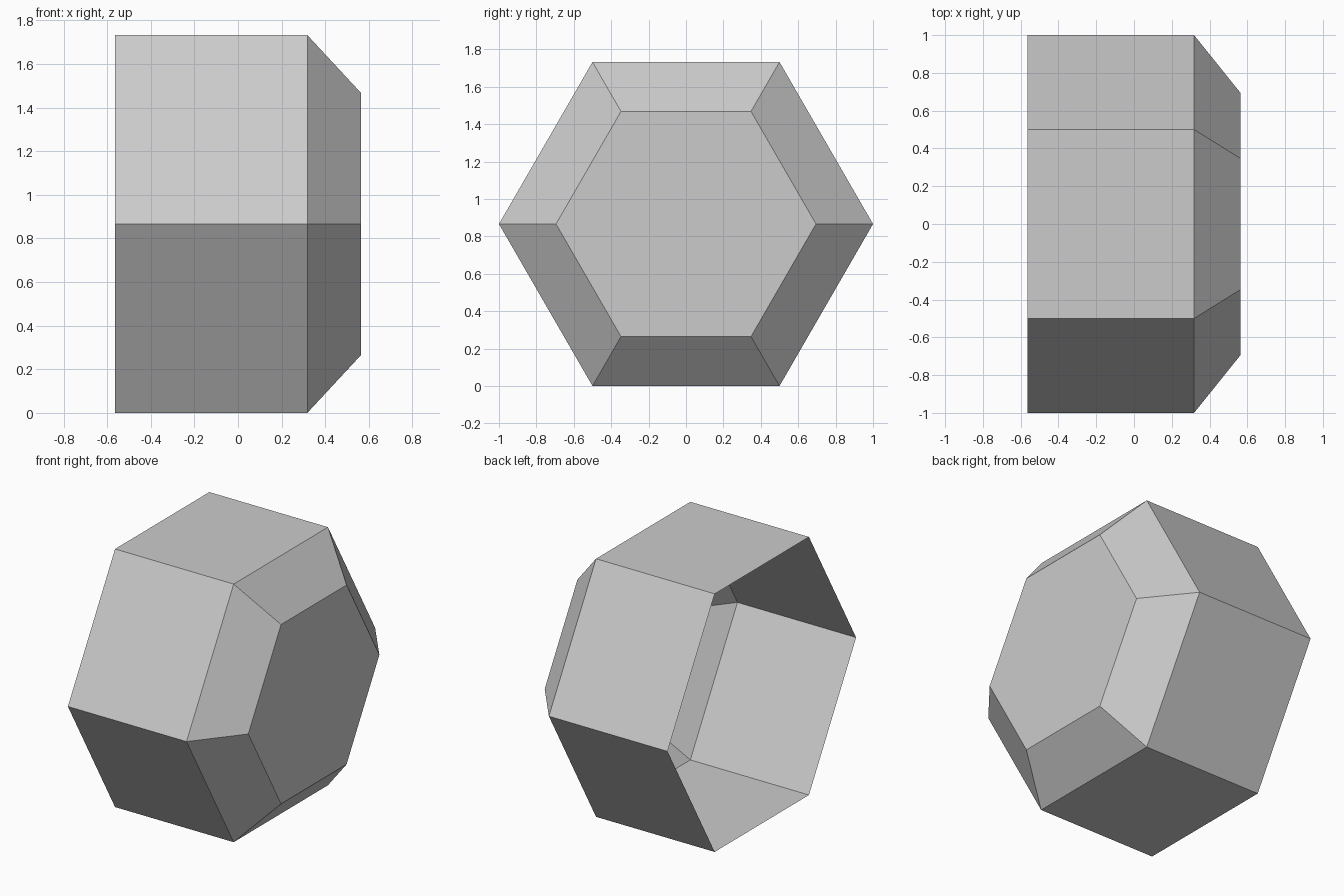
import bpy, bmesh
from math import cos, sin, pi

cube = bpy.data.objects.get("Cube")
if cube:
    bpy.data.objects.remove(cube, do_unlink=True)

SIDES = 6
CENTRE_Z = sin(pi / 3)

# Plain light grey
grey = bpy.data.materials.new("light_grey")
grey.use_nodes = True
colour = (0.6, 0.6, 0.6, 1)
grey.diffuse_color = colour
grey.node_tree.nodes["Principled BSDF"].inputs["Base Color"].default_value = colour

bm = bmesh.new()


def hex_ring(x, radius):
    return [bm.verts.new((x, radius * cos(i * 2 * pi / SIDES),
                          CENTRE_Z + radius * sin(i * 2 * pi / SIDES)))
            for i in range(SIDES)]


# Open rim, shoulder and closed end of a thin hexagonal cup
rings = [hex_ring(x, r) for x, r in ((-0.563, 1), (0.318, 1), (0.563, 0.695))]
for a, b in zip(rings, rings[1:]):
    for i in range(SIDES):
        j = (i + 1) % SIDES
        bm.faces.new((a[i], a[j], b[j], b[i]))
bm.faces.new(rings[-1])
bm.normal_update()

mesh = bpy.data.meshes.new("hexagonal_cup")
bm.to_mesh(mesh)
bm.free()
mesh.materials.append(grey)
cup = bpy.data.objects.new("hexagonal_cup", mesh)
bpy.context.collection.objects.link(cup)
